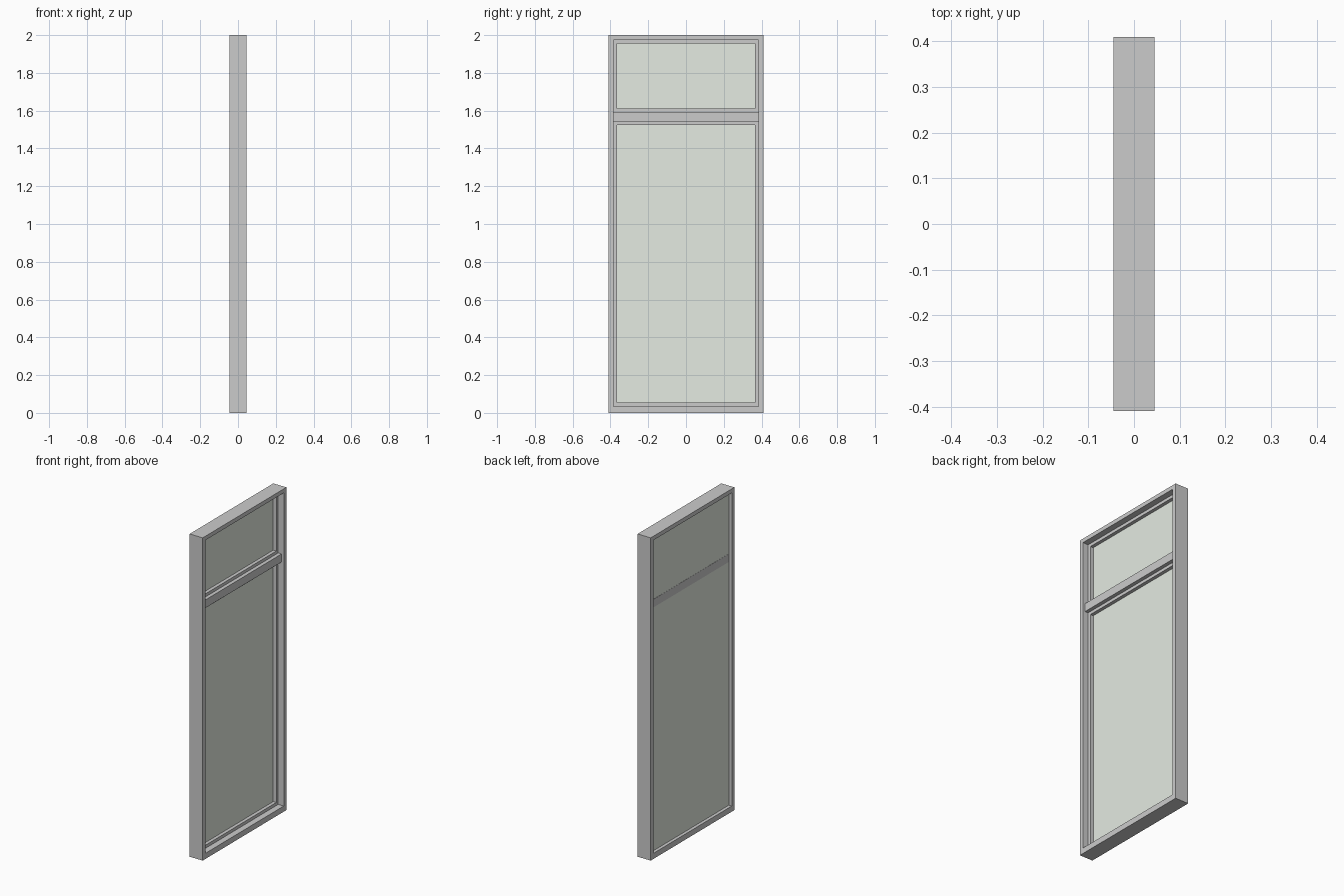
import bpy, bmesh

if "Cube" in bpy.data.objects:
    bpy.data.objects.remove(bpy.data.objects["Cube"])

BEAD = 0.019          # bead width around each pane
OPEN_Y = 0.384        # half width of the frame opening


def finish(name, bm, mat=None):
    bmesh.ops.recalc_face_normals(bm, faces=bm.faces)
    mesh = bpy.data.meshes.new(name)
    bm.to_mesh(mesh)
    bm.free()
    obj = bpy.data.objects.new(name, mesh)
    bpy.context.collection.objects.link(obj)
    if mat:
        mesh.materials.append(mat)
    return obj


def rect(bm, half_y, z0, z1, x):
    return [bm.verts.new((x, y, z)) for y, z in
            ((-half_y, z0), (half_y, z0), (half_y, z1), (-half_y, z1))]


def ring(name, outer, inner, x0, x1):
    """Rectangular frame; outer and inner are (half width, bottom, top)."""
    bm = bmesh.new()
    loops = [rect(bm, *outer, x0), rect(bm, *outer, x1),
             rect(bm, *inner, x1), rect(bm, *inner, x0)]
    for k in range(4):
        a, b = loops[k], loops[(k + 1) % 4]
        for i in range(4):
            j = (i + 1) % 4
            bm.faces.new((a[i], a[j], b[j], b[i]))
    return finish(name, bm)


def slab(name, half_y, z0, z1, x0, x1, mat=None):
    bm = bmesh.new()
    a, b = rect(bm, half_y, z0, z1, x0), rect(bm, half_y, z0, z1, x1)
    bm.faces.new(a)
    bm.faces.new(b)
    for i in range(4):
        j = (i + 1) % 4
        bm.faces.new((a[i], a[j], b[j], b[i]))
    return finish(name, bm, mat)


glass = bpy.data.materials.new("glass")
glass.diffuse_color = (0.78, 0.83, 0.76, 1)
glass.use_nodes = True
glass.node_tree.nodes["Principled BSDF"].inputs["Base Color"].default_value = glass.diffuse_color

# Outer frame and the rail dividing the two panes
ring("outer_frame", (0.41, 0, 2), (OPEN_Y, 0.035, 1.975), -0.045, 0.045)
slab("transom_rail", OPEN_Y, 1.543, 1.593, -0.026, 0.03)

# Each opening: glass pane with a glazing bead on the +x side
for label, z0, z1 in (("lower", 0.035, 1.543), ("upper", 1.593, 1.975)):
    slab(label + "_glass", OPEN_Y, z0, z1, -0.025, -0.014, glass)
    ring(label + "_bead", (OPEN_Y, z0, z1),
         (OPEN_Y - BEAD, z0 + BEAD, z1 - BEAD), -0.014, 0.007)
